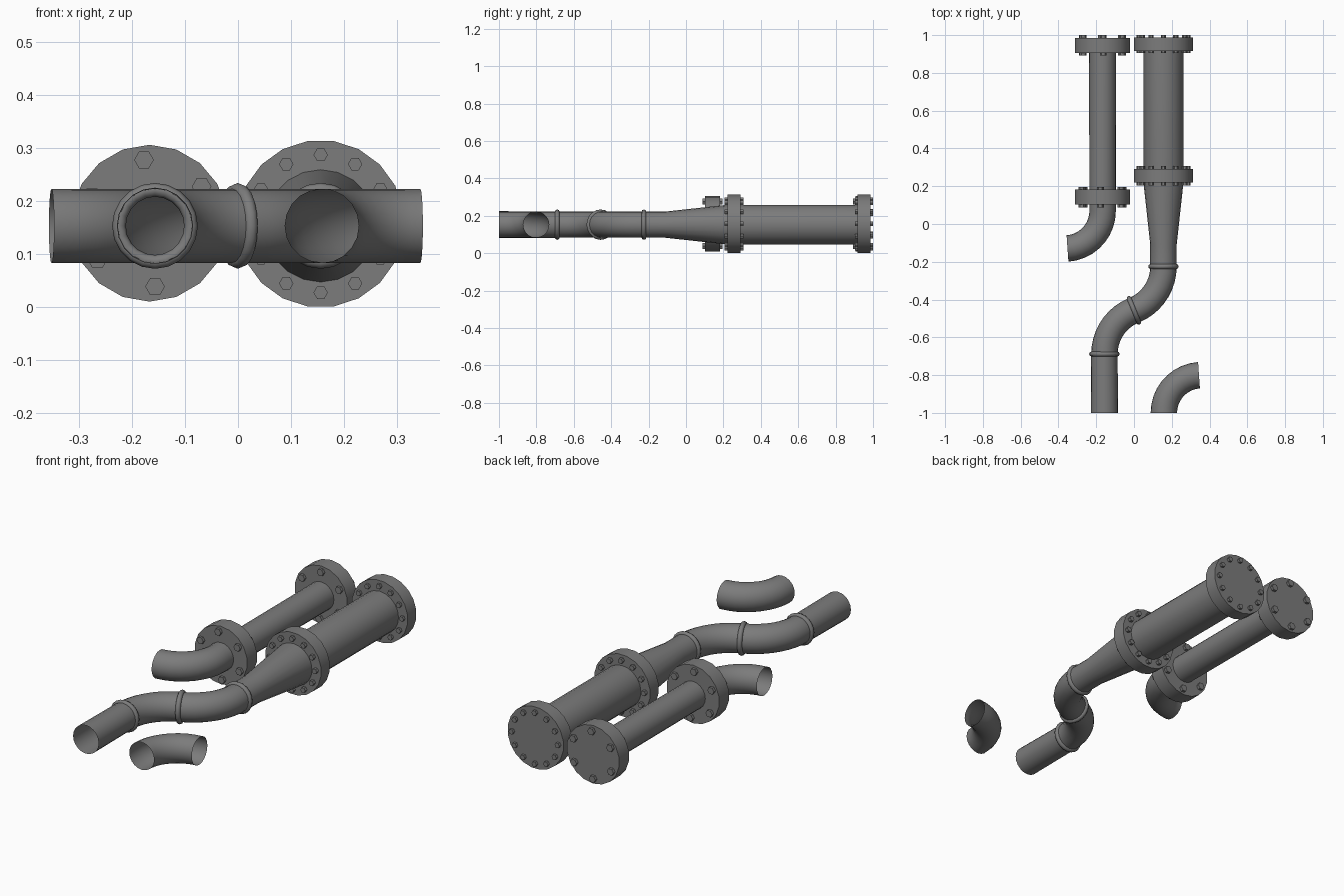
import bpy, bmesh
from math import radians, sin, cos, pi
from mathutils import Matrix, Vector

if "Cube" in bpy.data.objects:
    bpy.data.objects.remove(bpy.data.objects["Cube"])

steel = bpy.data.materials.new("dark grey steel")
steel.use_nodes = True
GREY = (0.2, 0.2, 0.2, 1)
steel.diffuse_color = GREY
steel.node_tree.nodes["Principled BSDF"].inputs["Base Color"].default_value = GREY

AXIS_Z = 0.153


def finish(name, bm):
    """Turn a bmesh into a smooth-shaded object with crisp edges."""
    mesh = bpy.data.meshes.new(name)
    bm.to_mesh(mesh)
    bm.free()
    mesh.materials.append(steel)
    obj = bpy.data.objects.new(name, mesh)
    bpy.context.collection.objects.link(obj)
    bpy.ops.object.select_all(action="DESELECT")
    obj.select_set(True)
    bpy.context.view_layer.objects.active = obj
    bpy.ops.object.shade_smooth_by_angle(angle=radians(35))
    return obj


def tube(name, x, y, heading, radius, moves, sides=20):
    """Open pipe swept along moves of (length, turn in degrees, end radius).
    Returns the position and heading at the end of every move."""
    pos, h = Vector((x, y, AXIS_Z)), radians(heading)
    stations, joints = [(pos.copy(), h, radius)], []
    for length, turn, end_radius in moves:
        steps = 9 if turn else 1
        d = radians(turn) / steps
        chord = length / steps
        if turn:
            chord *= sin(abs(d) / 2) / (abs(d) / 2)
        for _ in range(steps):
            pos = pos + chord * Vector((cos(h + d / 2), sin(h + d / 2), 0))
            h += d
            stations.append((pos, h, end_radius))
        joints.append((pos, h))
    bm = bmesh.new()
    rings = []
    for p, a, r in stations:
        side, up = Vector((sin(a), -cos(a), 0)), Vector((0, 0, 1))
        rings.append([bm.verts.new(p + r * (side * cos(t) + up * sin(t)))
                      for t in (2 * pi * i / sides for i in range(sides))])
    for a, b in zip(rings, rings[1:]):
        for i in range(sides):
            j = (i + 1) % sides
            bm.faces.new((a[i], b[i], b[j], a[j]))
    finish(name, bm)
    return joints


def disc(bm, x, y, z, radius, depth, sides, spin=0):
    """Solid cylinder with its axis along y."""
    matrix = (Matrix.Translation((x, y, z)) @ Matrix.Rotation(pi / 2, 4, "X")
              @ Matrix.Rotation(radians(spin), 4, "Z"))
    bmesh.ops.create_cone(bm, cap_ends=True, segments=sides, radius1=radius,
                          radius2=radius, depth=depth, matrix=matrix)


def flange(name, x, y, z, radius, depth, sides, spin,
           bolts, circle, bolt_radius, bolt_length, first):
    bm = bmesh.new()
    disc(bm, x, y, z, radius, depth, sides, spin)
    finish(name + "_flange", bm)
    bm = bmesh.new()
    for i in range(bolts):
        a = radians(first + 360 * i / bolts)
        disc(bm, x + circle * cos(a), y, z + circle * sin(a),
             bolt_radius, bolt_length, 6, 90)
    finish(name + "_bolts", bm)


def collar(name, pos, heading):
    """Rounded weld ring around a pipe joint."""
    bpy.ops.mesh.primitive_torus_add(
        location=pos, rotation=(pi / 2, 0, heading + pi / 2),
        major_radius=0.068, minor_radius=0.013,
        major_segments=20, minor_segments=8)
    obj = bpy.context.object
    obj.name = name
    obj.data.materials.append(steel)
    bpy.ops.object.shade_smooth_by_angle(angle=radians(60))


# Wide pipe, reducer, double bend and straight outlet
bend = 0.25 * radians(68)
joints = tube("main_pipe", 0.156, 0.95, -90, 0.106, [
    (0.73, 0, 0.106), (0.33, 0, 0.07), (0.115, 0, 0.07),
    (bend, -68, 0.07), (bend, 68, 0.07), (0.311, 0, 0.072)])
for name, joint in zip(("upper_collar", "middle_collar", "lower_collar"), joints[2:5]):
    collar(name, *joint)

# Narrow pipe ending in an elbow, and the loose elbow
elbow = (0.2 * radians(86), -86, 0.07)
tube("narrow_pipe", -0.166, 0.95, -90, 0.072, [(0.88, 0, 0.07), elbow])
tube("loose_elbow", 0.158, -1.0, 90, 0.07, [elbow])

# Bolted flanges
for name, y, depth, length in (("wide_rear", 0.952, 0.07, 0.096),
                               ("wide_front", 0.256, 0.07, 0.102)):
    flange(name, 0.156, y, 0.157, 0.158, depth, 20, 9, 12, 0.13, 0.0135, length, 0)
for name, y, first in (("narrow_rear", 0.946, 88), ("narrow_front", 0.142, 95)):
    flange(name, -0.167, y, 0.158, 0.148, 0.08, 18, 0, 6, 0.12, 0.0185, 0.108, first)
